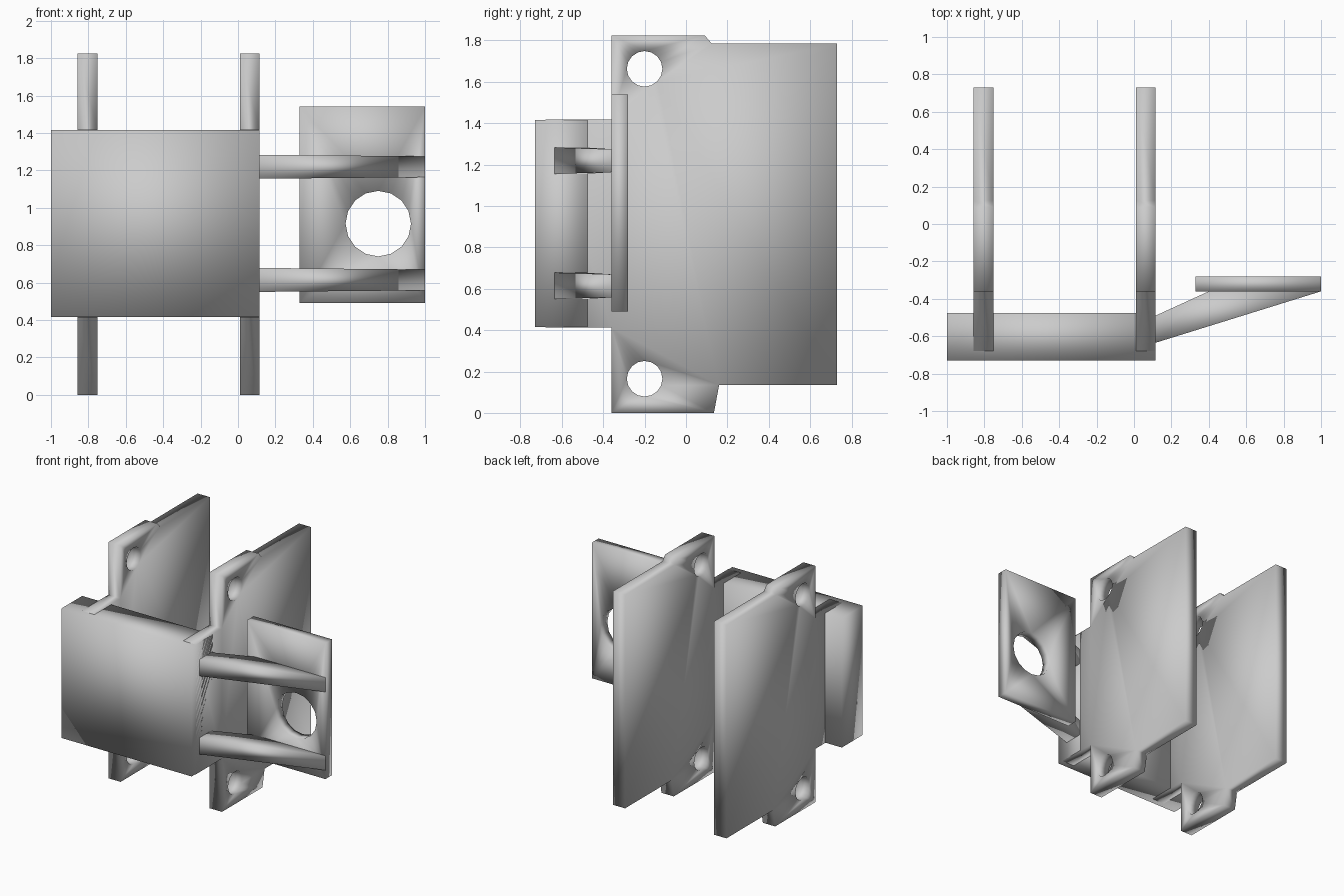
import bpy, bmesh
from math import sin, cos, pi
from mathutils import Vector

cube = bpy.data.objects.get("Cube")
if cube:
    bpy.data.objects.remove(cube, do_unlink=True)

grey = bpy.data.materials.new("light grey")
grey.use_nodes = True
colour = (0.6, 0.6, 0.6, 1)
grey.diffuse_color = colour
grey.node_tree.nodes["Principled BSDF"].inputs["Base Color"].default_value = colour


def circle(u, v, radius, sides=16):
    return [(u + radius * cos(2 * pi * i / sides), v + radius * sin(2 * pi * i / sides))
            for i in range(sides)]


def slab(name, loops, place, depth):
    """Fill an outline with holes, placed in space, and extrude it along depth."""
    bm = bmesh.new()
    for loop in loops:
        verts = [bm.verts.new(place(u, v)) for u, v in loop]
        for a, b in zip(verts, verts[1:] + verts[:1]):
            bm.edges.new((a, b))
    bmesh.ops.triangle_fill(bm, use_beauty=True, edges=bm.edges[:])
    extruded = bmesh.ops.extrude_face_region(bm, geom=bm.faces[:], use_keep_orig=True)
    moved = [g for g in extruded["geom"] if isinstance(g, bmesh.types.BMVert)]
    bmesh.ops.translate(bm, verts=moved, vec=Vector(depth))
    bmesh.ops.recalc_face_normals(bm, faces=bm.faces[:])
    for face in bm.faces:
        face.smooth = True
    mesh = bpy.data.meshes.new(name)
    bm.to_mesh(mesh)
    bm.free()
    mesh.materials.append(grey)
    obj = bpy.data.objects.new(name, mesh)
    bpy.context.collection.objects.link(obj)
    return obj


# Two upright side plates, each with a front tongue and two bolt holes
plate_outline = [(-0.36, 0), (0.135, 0), (0.16, 0.135), (0.73, 0.135), (0.73, 1.785),
                 (0.125, 1.785), (0.09, 1.825), (-0.36, 1.825), (-0.36, 1.418),
                 (-0.68, 1.418), (-0.68, 0.412), (-0.36, 0.412)]
bolt_holes = [circle(-0.2, z, 0.086) for z in (0.165, 1.663)]
for name, x in (("right_plate", -0.857), ("left_plate", 0.01)):
    slab(name, [plate_outline] + bolt_holes, lambda y, z: (x, y, z), (0.105, 0, 0))

# Thick front panel joining the plates
slab("front_panel", [[(-1, 0.415), (0.115, 0.415), (0.115, 1.415), (-1, 1.415)]],
     lambda x, z: (x, -0.73, z), (0, 0.255, 0))

# Side flange with a large round opening
slab("side_flange", [[(0.33, 0.49), (1, 0.49), (1, 1.54), (0.33, 1.54)],
                     circle(0.75, 0.915, 0.175)],
     lambda x, z: (x, -0.36, z), (0, 0.08, 0))

# Two slanted arms, slightly thinner towards the flange
arm_outline = [(0.115, -0.635), (1, -0.36), (0.4, -0.36), (0.115, -0.49)]
for name, z in (("lower_arm", 0.614), ("upper_arm", 1.219)):
    arm = slab(name, [arm_outline], lambda x, y: (x, y, z - 0.064), (0, 0, 0.128))
    for vert in arm.data.vertices:
        if vert.co.x > 0.3:
            vert.co.z = z + (vert.co.z - z) * 0.87
